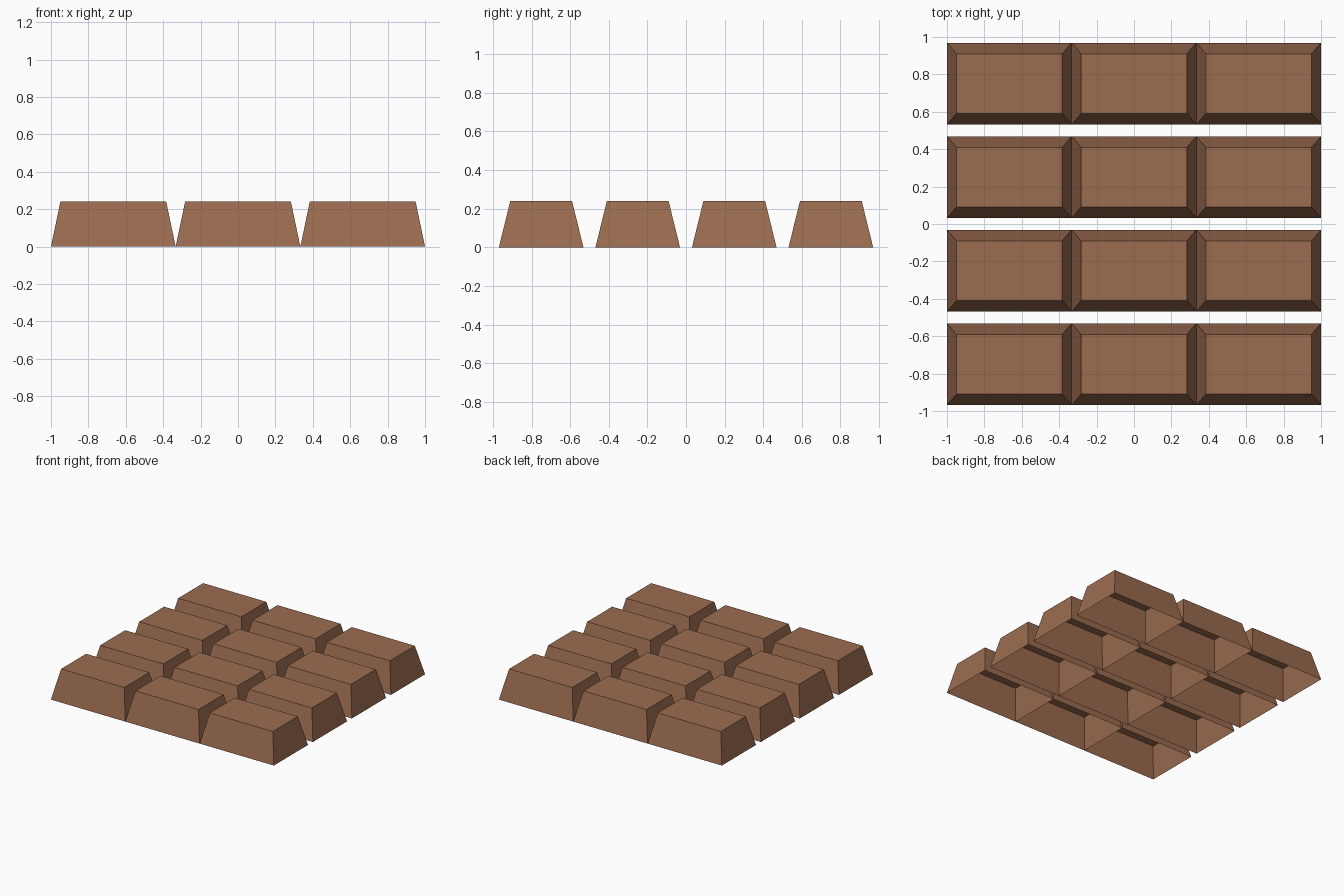
import bpy, bmesh

if "Cube" in bpy.data.objects:
    bpy.data.objects.remove(bpy.data.objects["Cube"])

COLS, ROWS = 3, 4
HEIGHT = 0.24
BASE = (1 / 3, 0.219)     # half size at the bottom
TOP = (0.283, 0.16)       # half size at the top

chocolate = bpy.data.materials.new("milk chocolate")
chocolate.diffuse_color = (0.33, 0.15, 0.08, 1)
chocolate.use_nodes = True
chocolate.node_tree.nodes["Principled BSDF"].inputs["Base Color"].default_value = chocolate.diffuse_color

# One hollow tapered square, open underneath
mesh = bpy.data.meshes.new("chocolate_square")
bm = bmesh.new()
bmesh.ops.create_cube(bm, size=2)
bottom = [f for f in bm.faces if f.normal.z < -0.5]
bmesh.ops.delete(bm, geom=bottom, context='FACES_ONLY')
for v in bm.verts:
    half = TOP if v.co.z > 0 else BASE
    v.co = (v.co.x * half[0], v.co.y * half[1], HEIGHT if v.co.z > 0 else 0)
bm.to_mesh(mesh)
bm.free()
mesh.materials.append(chocolate)

# Grid of squares: columns touch at the base, rows stand apart
for row in range(ROWS):
    for col in range(COLS):
        square = bpy.data.objects.new(f"chocolate_square_{row + 1}_{col + 1}", mesh)
        square.location = ((col - 1) * 2 / 3, (row - 1.5) * 0.5, 0)
        bpy.context.collection.objects.link(square)
